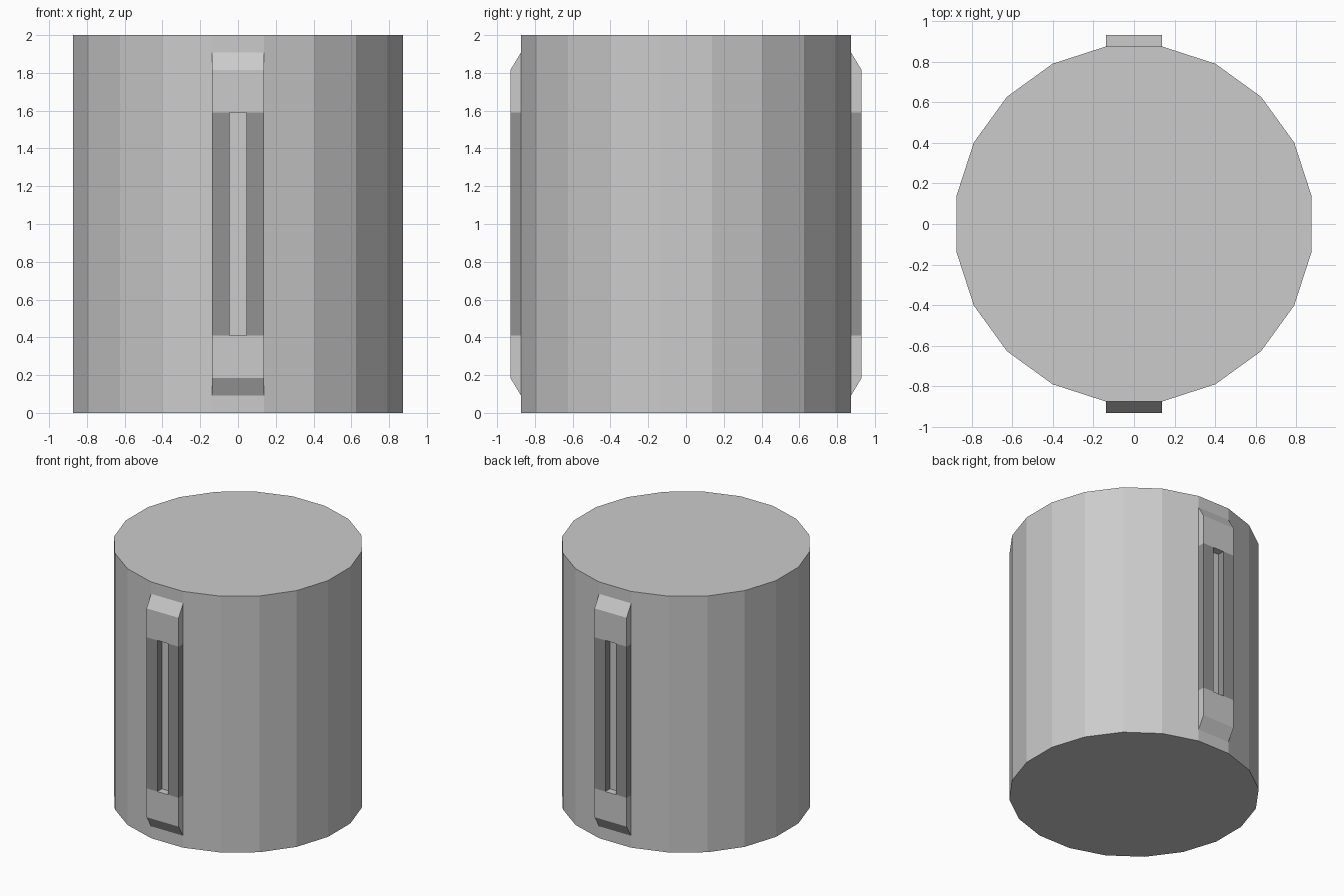
import bpy, bmesh, math

if "Cube" in bpy.data.objects:
    bpy.data.objects.remove(bpy.data.objects["Cube"])

R = 0.885                                # corner radius of the 20-sided body
FLAT = R * math.cos(math.radians(9))     # distance to a flat side
HALF = R * math.sin(math.radians(9))     # half width of a flat side
OUT = 0.93                               # outer face of the handles
SLOT = 0.045                             # half width of the handle slot
MID = 0.59                               # half height of the slot

dark = bpy.data.materials.new("dark_grey")
dark.diffuse_color = (0.29, 0.29, 0.29, 1)
dark.use_nodes = True
dark.node_tree.nodes["Principled BSDF"].inputs["Base Color"].default_value = dark.diffuse_color


def prism(name, profile, x0, x1, mirror, material=None):
    """Extrude a (y, z) profile along x, mirrored about the body centre."""
    bm = bmesh.new()
    face = bm.faces.new([bm.verts.new((x0, y, z)) for y, z in profile])
    ext = bmesh.ops.extrude_face_region(bm, geom=[face], use_keep_orig=True)
    verts = [v for v in ext["geom"] if isinstance(v, bmesh.types.BMVert)]
    bmesh.ops.translate(bm, verts=verts, vec=(x1 - x0, 0, 0))
    bmesh.ops.recalc_face_normals(bm, faces=bm.faces)
    mesh = bpy.data.meshes.new(name)
    bm.to_mesh(mesh)
    bm.free()
    if material:
        mesh.materials.append(material)
    obj = bpy.data.objects.new(name, mesh)
    obj.location.z = 1
    bpy.context.collection.objects.link(obj)
    obj.modifiers.new("mirror", 'MIRROR').use_axis = mirror
    return obj


# Body: 20-sided drum with flat sides facing the axes
bpy.ops.mesh.primitive_cylinder_add(vertices=20, radius=R, depth=2,
                                    location=(0, 0, 1),
                                    rotation=(0, 0, math.radians(9)))
bpy.context.object.name = "drum_body"

# Sloped end blocks: top and bottom, front and back
prism("handle_ends",
      [(-FLAT, MID), (-OUT, MID), (-OUT, 0.815), (-FLAT, 0.907)],
      -HALF, HALF, (False, True, True))

# Dark bars either side of the slot, front and back
prism("handle_bars",
      [(-FLAT, -MID), (-OUT, -MID), (-OUT, MID), (-FLAT, MID)],
      SLOT, HALF, (True, True, False), dark)
